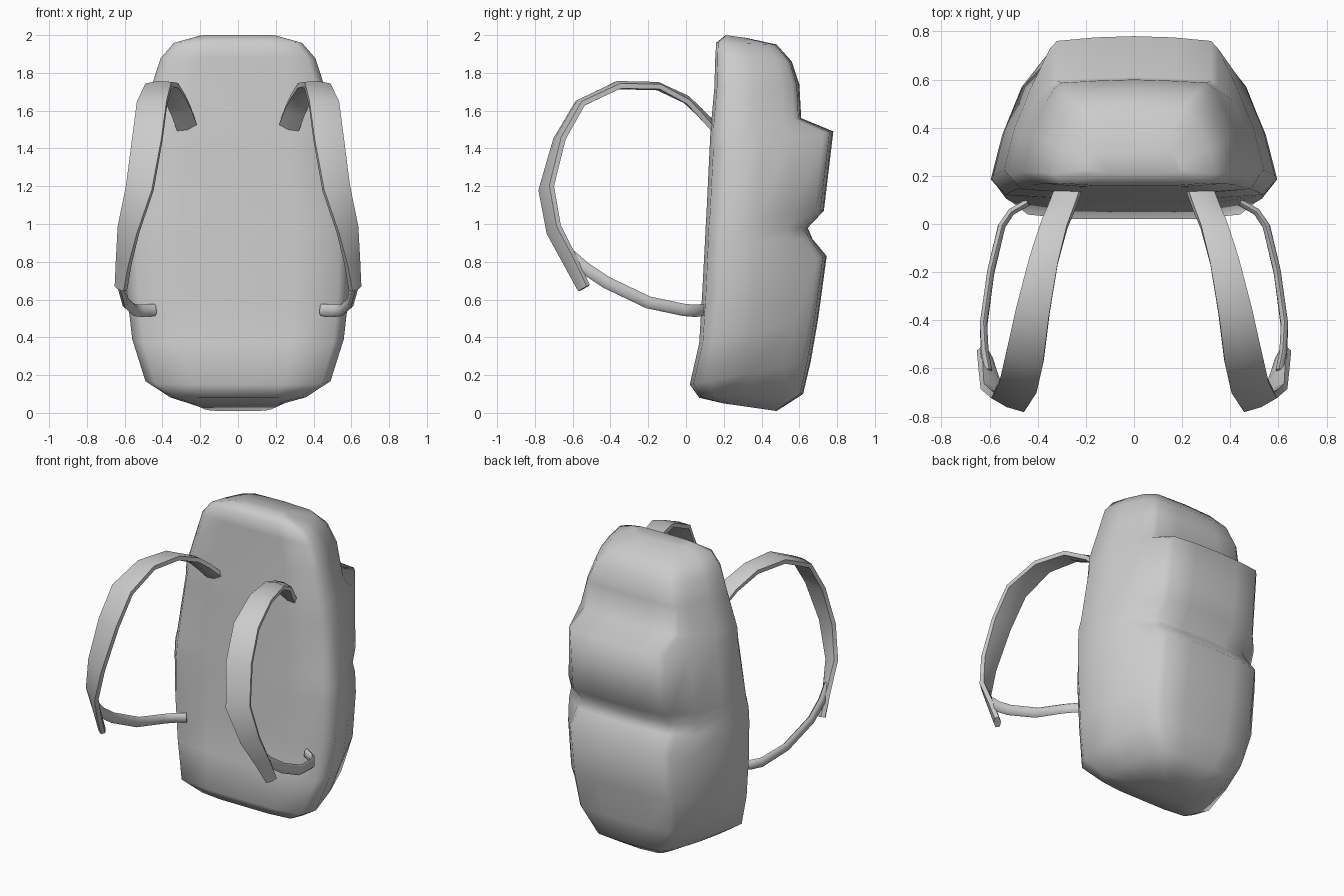
import bpy, bmesh, math
from mathutils import Vector

cube = bpy.data.objects.get("Cube")
if cube:
    bpy.data.objects.remove(cube, do_unlink=True)

grey = bpy.data.materials.new("light grey fabric")
grey.use_nodes = True
grey.diffuse_color = (0.6, 0.6, 0.6, 1)
grey.node_tree.nodes["Principled BSDF"].inputs["Base Color"].default_value = (0.6, 0.6, 0.6, 1)


def loft(name, rings, angle):
    """Skin a list of closed rings, cap both ends and shade smooth."""
    bm = bmesh.new()
    loops = [[bm.verts.new(p) for p in ring] for ring in rings]
    n = len(loops[0])
    for a, b in zip(loops, loops[1:]):
        for i in range(n):
            j = (i + 1) % n
            bm.faces.new((a[i], a[j], b[j], b[i]))
    bm.faces.new(loops[0])
    bm.faces.new(loops[-1])
    bmesh.ops.recalc_face_normals(bm, faces=bm.faces[:])
    mesh = bpy.data.meshes.new(name)
    bm.to_mesh(mesh)
    bm.free()
    mesh.materials.append(grey)
    obj = bpy.data.objects.new(name, mesh)
    bpy.context.collection.objects.link(obj)
    bpy.ops.object.select_all(action='DESELECT')
    obj.select_set(True)
    bpy.context.view_layer.objects.active = obj
    bpy.ops.object.shade_smooth_by_angle(angle=math.radians(angle))
    return obj


# Pack body: front z, back z, front y, back y, half width, back panel half width
levels = [
    (0.05, 0.01, 0.20, 0.48, 0.22, 0.12),
    (0.08, 0.10, 0.07, 0.62, 0.36, 0.22),
    (0.15, 0.27, 0.02, 0.66, 0.49, 0.32),
    (0.37, 0.50, 0.07, 0.70, 0.56, 0.34),
    (0.62, 0.83, 0.085, 0.745, 0.59, 0.34),
    (0.90, 0.92, 0.10, 0.67, 0.595, 0.33),
    (1.00, 0.98, 0.105, 0.645, 0.59, 0.32),
    (1.05, 1.07, 0.108, 0.73, 0.585, 0.33),
    (1.40, 1.49, 0.125, 0.78, 0.54, 0.32),
    (1.50, 1.56, 0.13, 0.61, 0.52, 0.32),
    (1.72, 1.74, 0.15, 0.60, 0.46, 0.30),
    (1.88, 1.86, 0.155, 0.56, 0.41, 0.26),
    (1.96, 1.95, 0.16, 0.48, 0.34, 0.20),
    (2.00, 1.985, 0.21, 0.32, 0.20, 0.12),
]


def body_ring(zf, zb, yf, yb, w, wb):
    depth = yb - yf
    shoulder = min(yb - 0.2 * depth, 0.57)
    side = yf + 0.15 * depth
    half = [(0.5 * w, yf), (0.9 * w, yf + 0.03 * depth), (w, side),
            (0.92 * w, (side + shoulder) / 2), (0.79 * w, shoulder),
            (wb + 0.03, yb - 0.08 * depth), (wb, yb - 0.03 * depth), (0.5 * wb, yb - 0.005)]
    outline = [(0, yf)] + half + [(0, yb)] + [(-x, y) for x, y in reversed(half)]
    return [(x, y, zf + (zb - zf) * (y - yf) / depth) for x, y in outline]


loft("pack_body", [body_ring(*level) for level in levels], 75)


def strap(name, path, thick, side):
    """Sweep a flat ribbon; each station is x, y, z, width, sideways lean in y and z."""
    centres = [Vector(p[:3]) for p in path]
    rings = []
    for i, (x, y, z, width, lean_y, lean_z) in enumerate(path):
        tangent = (centres[min(i + 1, len(path) - 1)] - centres[max(i - 1, 0)]).normalized()
        across = Vector((1, lean_y, lean_z))
        across = (across - tangent * across.dot(tangent)).normalized()
        normal = tangent.cross(across)
        ring = []
        for u, v in ((-1, -0.6), (0, -1), (1, -0.6), (1, 0.6), (0, 1), (-1, 0.6)):
            p = centres[i] + across * u * width / 2 + normal * v * thick / 2
            ring.append((p.x * side, p.y, p.z))
        rings.append(ring)
    loft(name, rings, 50)


shoulder_path = [
    (0.27, 0.15, 1.51, 0.11, 0, -0.3), (0.30, 0.07, 1.595, 0.11, 0, -0.2),
    (0.33, 0.00, 1.66, 0.11, 0, -0.1), (0.375, -0.15, 1.73, 0.12, 0, 0),
    (0.42, -0.36, 1.735, 0.14, 0, -0.1), (0.455, -0.56, 1.64, 0.16, 0.1, -0.1),
    (0.48, -0.67, 1.45, 0.16, 0.25, 0), (0.52, -0.74, 1.19, 0.15, 0.4, 0),
    (0.58, -0.70, 0.97, 0.12, 0.6, 0), (0.605, -0.61, 0.80, 0.09, 1, 0),
    (0.62, -0.54, 0.66, 0.07, 1.2, 0),
]
# The lower strap is a narrow band standing on edge
lower_path = [
    (0.605, -0.62, 0.84, 0.03, 0.1, 0), (0.62, -0.54, 0.77, 0.03, 0.1, 0),
    (0.625, -0.42, 0.69, 0.03, 0, 0), (0.595, -0.20, 0.585, 0.03, 0.1, 0),
    (0.55, -0.01, 0.545, 0.03, 0.5, 0), (0.51, 0.05, 0.54, 0.03, 1, 0),
    (0.44, 0.09, 0.545, 0.03, 2, 0),
]
for label, side in (("left", 1), ("right", -1)):
    strap(label + "_shoulder_strap", shoulder_path, 0.045, side)
    strap(label + "_lower_strap", lower_path, 0.065, side)
